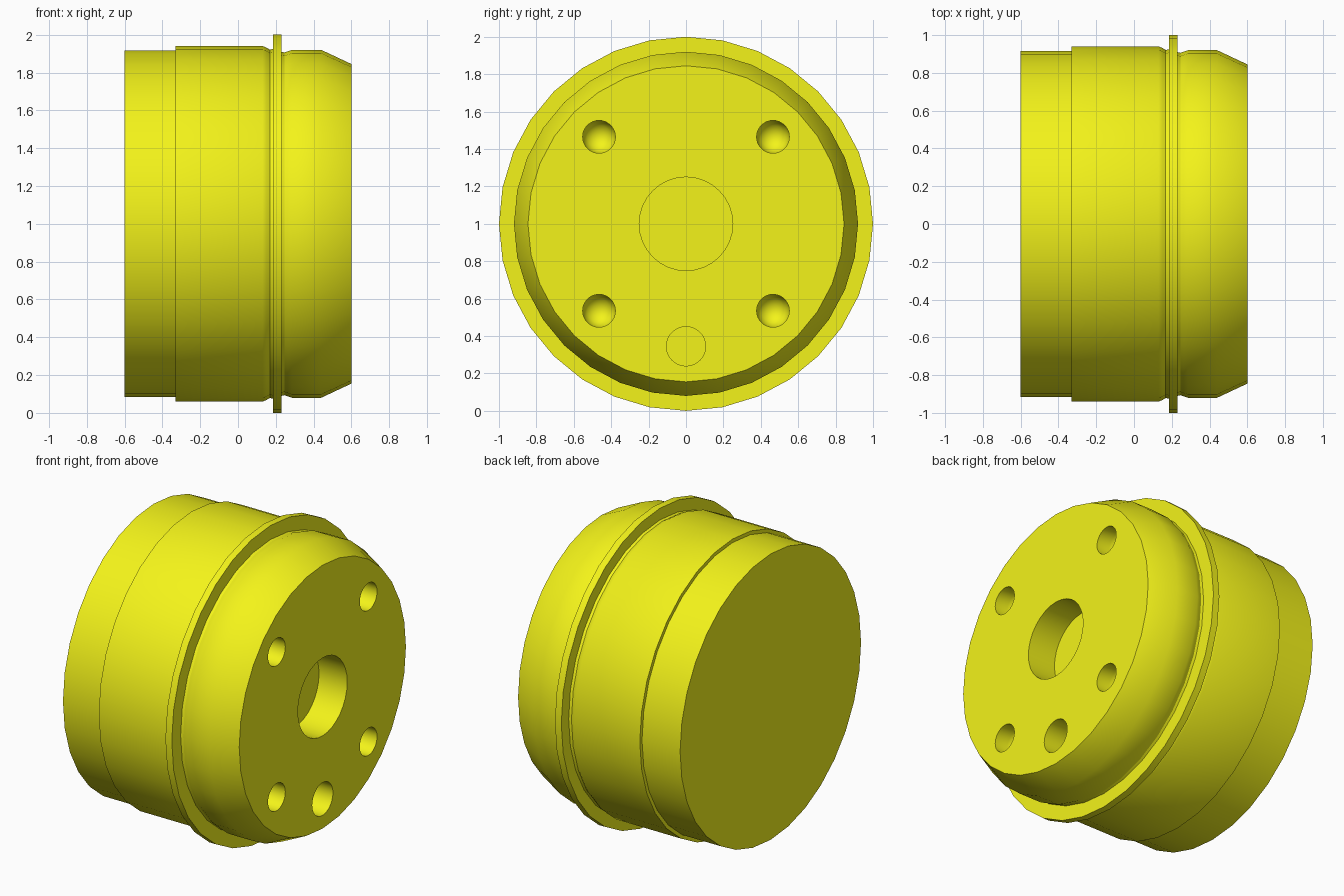
import bpy, bmesh, math

if "Cube" in bpy.data.objects:
    bpy.data.objects.remove(bpy.data.objects["Cube"])

SIDES = 32

mat = bpy.data.materials.new("yellow")
mat.diffuse_color = (0.9, 0.9, 0.01, 1)
mat.use_nodes = True
mat.node_tree.nodes["Principled BSDF"].inputs["Base Color"].default_value = mat.diffuse_color


def lathe(name, profile, y=0.0, z=1.0, sides=SIDES):
    """Closed solid turned about the x axis from (x, radius) points; radius 0 is a tip."""
    bm = bmesh.new()
    rings = []
    for x, r in profile:
        n = sides if r > 0 else 1
        rings.append([bm.verts.new((x, y + r * math.sin(2 * math.pi * i / sides),
                                    z + r * math.cos(2 * math.pi * i / sides)))
                      for i in range(n)])
    for a, b in zip(rings, rings[1:]):
        for i in range(sides):
            j = (i + 1) % sides
            if len(a) == 1:
                bm.faces.new((a[0], b[j], b[i]))
            elif len(b) == 1:
                bm.faces.new((a[i], a[j], b[0]))
            else:
                bm.faces.new((a[i], a[j], b[j], b[i]))
    for ring in (rings[0], rings[-1]):
        if len(ring) > 1:
            bm.faces.new(ring)
    bmesh.ops.recalc_face_normals(bm, faces=bm.faces)
    me = bpy.data.meshes.new(name)
    bm.to_mesh(me)
    bm.free()
    me.materials.append(mat)
    ob = bpy.data.objects.new(name, me)
    bpy.context.collection.objects.link(ob)
    return ob


# Turned drum with stepped rear, flange and chamfered front
drum = lathe("drum_body", [
    (-0.6, 0.917), (-0.33, 0.917), (-0.33, 0.94), (0.13, 0.94),
    (0.15, 0.932), (0.168, 0.921), (0.185, 0.925), (0.185, 1.0), (0.23, 1.0),
    (0.23, 0.91), (0.245, 0.906), (0.262, 0.912), (0.285, 0.92),
    (0.44, 0.92), (0.6, 0.845)])

# Cutters: centre bore, lower port and four round-bottomed bolt holes
cutters = [
    lathe("centre_bore_cutter", [(0.4, 0.25), (0.7, 0.25)]),
    lathe("lower_port_cutter", [(0.4, 0.105), (0.7, 0.105)], z=0.345),
]
dome = [(0.51 - 0.0875 * math.cos(a), 0.0875 * math.sin(a))
        for a in (math.radians(d) for d in (0, 22.5, 45, 67.5, 90))]
dome[0] = (dome[0][0], 0)
for sy in (-1, 1):
    for sz in (-1, 1):
        cutters.append(lathe("bolt_hole_cutter", dome + [(0.7, 0.0875)],
                             sy * 0.465, 1 + sz * 0.465))

bpy.context.view_layer.objects.active = drum
for c in cutters:
    c.hide_render = True
    mod = drum.modifiers.new("hole", 'BOOLEAN')
    mod.operation, mod.solver, mod.object = 'DIFFERENCE', 'EXACT', c
    bpy.ops.object.modifier_apply(modifier=mod.name)
    bpy.data.objects.remove(c)

# Smooth shading with sharp corners kept
bpy.ops.object.select_all(action='DESELECT')
drum.select_set(True)
bpy.ops.object.shade_smooth_by_angle(angle=math.radians(30))
